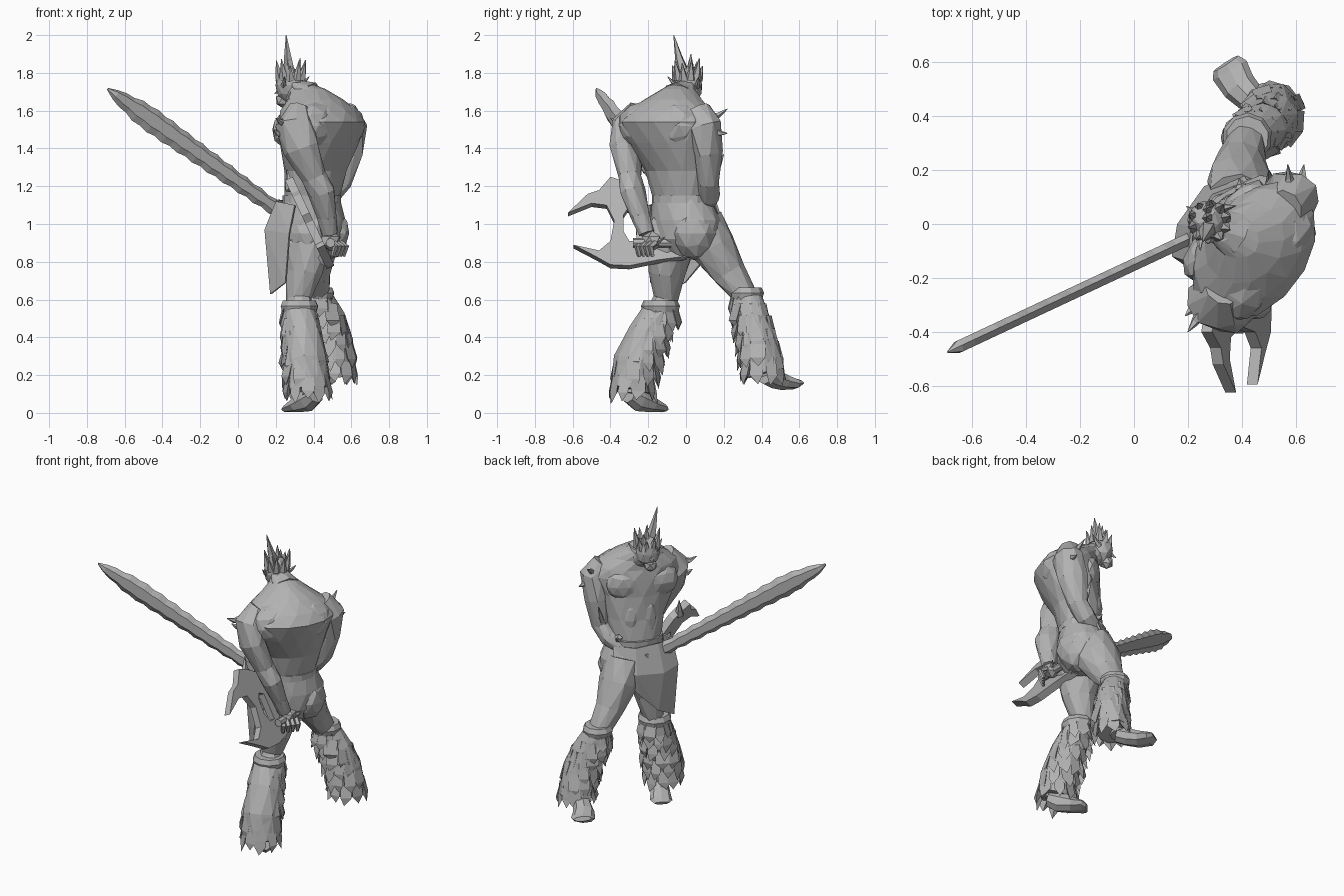
import bpy, bmesh, math, random
from mathutils import Vector as V

random.seed(4)
if "Cube" in bpy.data.objects:
    bpy.data.objects.remove(bpy.data.objects["Cube"])

GREY = bpy.data.materials.new("stone_grey")
GREY.use_nodes = True
GREY.diffuse_color = (0.45, 0.45, 0.45, 1)
GREY.node_tree.nodes["Principled BSDF"].inputs["Base Color"].default_value = (0.45, 0.45, 0.45, 1)

SIDE = V((0.62, 0.78, 0)).normalized()   # toward the figure's right shoulder
FACE = V((-0.78, 0.62, 0)).normalized()  # direction the figure looks
UP = V((0, 0, 1))


def finish(name, bm):
    bmesh.ops.recalc_face_normals(bm, faces=bm.faces)
    mesh = bpy.data.meshes.new(name)
    bm.to_mesh(mesh)
    bm.free()
    mesh.materials.append(GREY)
    obj = bpy.data.objects.new(name, mesh)
    bpy.context.collection.objects.link(obj)
    return obj


def loft(name, rings, sides=10, axis=SIDE, flat=False, rough=0.0):
    """Skin elliptical rings (x, y, z, half width, half depth) along a path."""
    bm = bmesh.new()
    pts = [V(r[:3]) for r in rings]
    loops = []
    for i, r in enumerate(rings):
        t = UP if flat else (pts[min(i + 1, len(pts) - 1)] - pts[max(i - 1, 0)]).normalized()
        w = (axis - t * axis.dot(t)).normalized()
        d = t.cross(w)
        loop = []
        for k in range(sides):
            a = math.tau * (k + 0.5 * (i % 2) * (rough > 0)) / sides
            s = 1 + random.uniform(-rough, rough)
            loop.append(bm.verts.new(pts[i] + (w * math.cos(a) * r[3] + d * math.sin(a) * r[4]) * s))
        loops.append(loop)
    for i, (lo, hi) in enumerate(zip(loops, loops[1:])):
        for k in range(sides):
            n = (k + 1) % sides
            if not rough:
                bm.faces.new((lo[k], lo[n], hi[n], hi[k]))
            elif i % 2 == 0:
                bm.faces.new((lo[k], lo[n], hi[k]))
                bm.faces.new((lo[n], hi[n], hi[k]))
            else:
                bm.faces.new((lo[k], lo[n], hi[n]))
                bm.faces.new((lo[k], hi[n], hi[k]))
    bm.faces.new(loops[0])
    bm.faces.new(loops[-1])
    return finish(name, bm)


def spike(name, base, tip, r, sides=5):
    b, t = V(base), V(tip)
    m = b.lerp(t, 0.5) - UP * r * 0.4
    loft(name, [(*b, r, r), (*m, r * 0.6, r * 0.6), (*t, 0.002, 0.002)], sides, V((0.6, 0.5, 0.2)))


def blob(name, centre, radii, detail=2):
    """Faceted ellipsoid with radii along side, face and up directions."""
    bm = bmesh.new()
    bmesh.ops.create_icosphere(bm, subdivisions=detail, radius=1)
    for v in bm.verts:
        c = v.co * random.uniform(0.95, 1.04)
        v.co = V(centre) + SIDE * c.x * radii[0] + FACE * c.y * radii[1] + UP * c.z * radii[2]
    return finish(name, bm)


# Torso, with a hunched broad back
loft("torso", [(.38, 0, .82, .13, .1), (.39, 0, .92, .195, .16), (.39, 0, 1.02, .2, .165),
               (.39, -.025, 1.14, .165, .135), (.41, -.04, 1.28, .19, .145),
               (.43, -.08, 1.43, .245, .18), (.445, -.1, 1.54, .28, .2),
               (.43, -.09, 1.6, .25, .175), (.41, -.07, 1.66, .16, .14),
               (.37, -.04, 1.715, .08, .1), (.31, -.01, 1.75, .05, .06)], 14, flat=True, rough=.02)
loft("belt", [(.39, -.02, z, .172, .145) for z in (1.11, 1.15)], 14, flat=True)
for s, side in ((1, "right"), (-1, "left")):
    p = V((.42, -.09, 0)) + SIDE * s * .1 + FACE * .1
    blob(side + "_chest", (p.x, p.y, 1.5), (.13, .075, .11))
    p = V((.42, -.09, 0)) + SIDE * s * .11 - FACE * .08
    blob(side + "_shoulder_blade", (p.x, p.y, 1.52), (.15, .105, .125))
    p = V((.39, 0, 0)) + SIDE * s * .08 - FACE * .035
    blob(side + "_buttock", (p.x, p.y, .95), (.12, .13, .14))
    p = V((.4, -.04, 0)) + SIDE * s * .05 + FACE * .075
    blob(side + "_belly", (p.x, p.y, 1.28), (.07, .065, .15))

# Bowed head
loft("neck", [(.37, -.04, 1.66, .1, .1), (.28, .01, 1.71, .055, .06)], 9, rough=.03)
blob("head", (.275, .012, 1.735), (.075, .08, .1))
blob("jaw", (.24, .03, 1.655), (.045, .045, .045), 1)
blob("brow", (.235, .035, 1.755), (.055, .03, .02), 1)
spike("nose", (.235, .035, 1.735), (.195, .065, 1.69), .018)
for s in (1, -1):
    p = V((.28, .01, 1.73)) + SIDE * .06 * s
    spike("ear", p, p + SIDE * .045 * s - FACE * .04 + UP * .05, .02)

# Flame-like hair, tallest along the middle
for i in range(10):
    a = i * math.tau / 10
    d = SIDE * math.cos(a) + FACE * math.sin(a)
    base = V((.28, .008, 1.765)) + d * .055
    spike("hair_spike", base, base + d * .025 + UP * random.uniform(.06, .12), .028)
for y, h in ((.045, 1.86), (.02, 1.9), (-.035, 1.91)):
    spike("crest_spike", (.275, y, 1.78), (.27, y * 1.3, h), .032)
spike("tall_crest", (.275, -.01, 1.79), (.255, -.065, 2.0), .036)

# Arms
loft("left_arm", [(.33, -.24, 1.6, .07, .07), (.3, -.295, 1.52, .095, .115),
                  (.335, -.32, 1.4, .08, .105), (.4, -.295, 1.25, .058, .07),
                  (.44, -.28, 1.17, .062, .08), (.47, -.24, 1.04, .047, .055),
                  (.485, -.21, .95, .04, .045)], 9, rough=.05)
loft("right_arm", [(.56, .06, 1.6, .07, .07), (.595, .1, 1.52, .09, .095),
                   (.58, .12, 1.38, .07, .09), (.54, .12, 1.22, .055, .065),
                   (.48, .12, 1.15, .06, .06), (.36, .09, 1.08, .045, .045),
                   (.3, .05, 1.05, .035, .035)], 9, rough=.05)
for side, c in (("left", V((.49, -.18, .91))), ("right", V((.27, .03, 1.05)))):
    blob(side + "_palm", c, (.06, .055, .055), 1)
    for i in range(4):
        p = c + SIDE * (i - 1.5) * .03 - UP * .01
        loft(side + "_finger", [(*(p - FACE * .03), .016, .016), (*(p - FACE * .07 - UP * .02), .017, .017),
                                (*(p - FACE * .05 - UP * .07), .011, .011)], 5)
    spike(side + "_thumb", c + SIDE * .02, c + SIDE * .085 + UP * .02, .02)

# Shoulder and elbow spikes
for base, tip in (((.58, .12, 1.56), (.57, .22, 1.61)), ((.62, .14, 1.5), (.63, .22, 1.48)),
                  ((.25, -.33, 1.54), (.2, -.4, 1.56)), ((.23, -.3, 1.48), (.19, -.34, 1.5)),
                  ((.51, .13, 1.22), (.5, .2, 1.37)), ((.4, .13, 1.17), (.39, .17, 1.18))):
    spike("body_spike", base, tip, .026)

# Legs and feet
loft("left_leg", [(.37, -.06, 1.0, .1, .12), (.36, -.08, .88, .115, .135), (.35, -.1, .74, .09, .105),
                  (.32, -.11, .6, .065, .07), (.36, -.22, .35, .075, .075), (.39, -.29, .1, .05, .05)], 10, rough=.05)
loft("right_leg", [(.4, .08, 1.02, .1, .13), (.395, .14, .88, .115, .135), (.4, .23, .74, .085, .1),
                   (.42, .31, .62, .065, .07), (.49, .37, .42, .075, .075), (.48, .43, .2, .05, .05)], 10, rough=.05)
loft("left_foot", [(.41, -.3, .1, .05, .05), (.37, -.25, .075, .055, .07), (.32, -.19, .045, .06, .043),
                   (.28, -.14, .025, .068, .022), (.265, -.125, .014, .045, .012)], 8, SIDE)
loft("right_foot", [(.49, .42, .2, .05, .05), (.44, .46, .185, .055, .055), (.39, .51, .165, .065, .045),
                    (.355, .57, .155, .072, .03), (.34, .595, .165, .055, .015)], 8, SIDE)


# Shaggy fur boots with overlapping pointed tufts
def fur_boot(side, rings):
    loft(side + "_fur", rings, 10, rough=.06)
    x, y, z, r, _ = rings[0]
    loft(side + "_cuff", [(x, y, z - .02, r + .008, r + .008), (x, y, z + .015, r + .018, r + .018),
                          (x, y, z + .045, r + .005, r + .005)], 10)
    bm = bmesh.new()
    rows = 6
    for row in range(rows):
        f = row / (rows - 1) * (len(rings) - 1) * .86
        i = int(f)
        p = [u + (v - u) * (f - i) for u, v in zip(rings[i], rings[i + 1])]
        for k in range(10):
            a = math.tau * (k + .5 * (row % 2)) / 10 + random.uniform(-.1, .1)
            out = V((math.cos(a), math.sin(a), 0))
            tan = V((-out.y, out.x, 0))
            base = V(p[:3]) + out * p[3] * .95
            drop = random.uniform(.1, .14)
            w = random.uniform(.028, .042)
            low = base + out * random.uniform(.01, .028) - UP * drop * .6
            tip = base + out * random.uniform(.005, .03) - UP * drop + tan * random.uniform(-.02, .02)
            top = [bm.verts.new(base + tan * s * w + UP * .02) for s in (-1, 1)]
            lowv = [bm.verts.new(low + tan * s * w) for s in (-1, 1)]
            ridge = bm.verts.new(base - out * .015 - UP * drop * .5)
            end = bm.verts.new(tip)
            for face in ((top[0], top[1], lowv[1], lowv[0]), (lowv[0], lowv[1], end),
                         (lowv[0], end, ridge), (end, lowv[1], ridge),
                         (top[0], lowv[0], ridge), (lowv[1], top[1], ridge), (top[1], top[0], ridge)):
                bm.faces.new(face)
    finish(side + "_fur_tufts", bm)


fur_boot("left", [(.325, -.135, .55, .085, .085), (.34, -.205, .42, .1, .1),
                  (.36, -.265, .27, .115, .115), (.375, -.295, .12, .11, .11)])
fur_boot("right", [(.42, .32, .62, .075, .075), (.475, .355, .5, .093, .093),
                   (.505, .385, .37, .103, .103), (.515, .425, .21, .103, .103)])

# Loincloth draped across the hips
rows = [[(.42, .16, 1.12), (.29, .11, 1.12), (.21, -.01, 1.13), (.2, -.14, 1.12), (.3, -.2, 1.1)],
        [(.4, .2, 1.0), (.26, .14, .96), (.16, 0, .95), (.14, -.12, .97), (.27, -.21, .95)],
        [(.38, .19, .96), (.27, .11, .82), (.2, 0, .69), (.17, -.12, .63), (.25, -.19, .69)]]
bm = bmesh.new()
grid = [[bm.verts.new(p) for p in row] for row in rows]
for a, b in zip(grid, grid[1:]):
    for i in range(4):
        bm.faces.new((a[i], a[i + 1], b[i + 1]))
        bm.faces.new((a[i], b[i + 1], b[i]))
cloth = finish("loincloth", bm)
cloth.modifiers.new("thickness", "SOLIDIFY").thickness = .012

# Long jagged sword
start, end = V((.3, -.01, 1.01)), V((-.65, -.455, 1.685))
blade = []
for i in range(25):
    t = i / 24
    p = start.lerp(end, t)
    half = .034 + .03 * min(1, t * 1.3) + (.005 if i % 2 else -.004)
    blade.append((*p, half * (1 if t < .85 else 1 - (t - .85) * 3.5), .026))
blade.append((-.69, -.475, 1.715, .006, .004))
loft("sword_blade", blade, 6, UP)


# Hooked axe head, a slanted plate in the left hand
def hook_plate(name, outline, thick=.02):
    bm = bmesh.new()
    face = bm.faces.new([bm.verts.new((.24 + (1.25 - z) * .47, y, z)) for y, z in outline])
    moved = bmesh.ops.extrude_face_region(bm, geom=[face])["geom"]
    for v in moved:
        if isinstance(v, bmesh.types.BMVert):
            v.co += V((thick * 2, 0, thick))
    bmesh.ops.triangulate(bm, faces=[f for f in bm.faces if len(f.verts) > 4])
    finish(name, bm)


hook_plate("upper_hook", [(-.625, 1.04), (-.52, 1.14), (-.46, 1.16), (-.4, 1.23), (-.34, 1.21), (-.27, 1.17),
                          (-.22, 1.08), (-.2, .89), (-.26, .89), (-.27, 1.04), (-.31, 1.06), (-.33, 1.03),
                          (-.33, .94), (-.3, .89), (-.4, .89), (-.38, 1.0), (-.42, 1.08), (-.5, 1.09)])
hook_plate("lower_hook", [(-.595, .87), (-.46, .84), (-.4, .89), (-.2, .89), (-.08, .87), (.03, .86),
                          (0, .81), (-.15, .79), (-.3, .76), (-.4, .765), (-.48, .81)])
spike("hook_barb", (.45, -.38, .83), (.47, -.42, .775), .03)
spike("upper_barb", (.28, -.33, 1.18), (.26, -.3, 1.29), .03)
loft("axe_grip", [(.49, -.28, .9, .025, .025), (.49, -.08, .9, .025, .025)], 8, UP)
